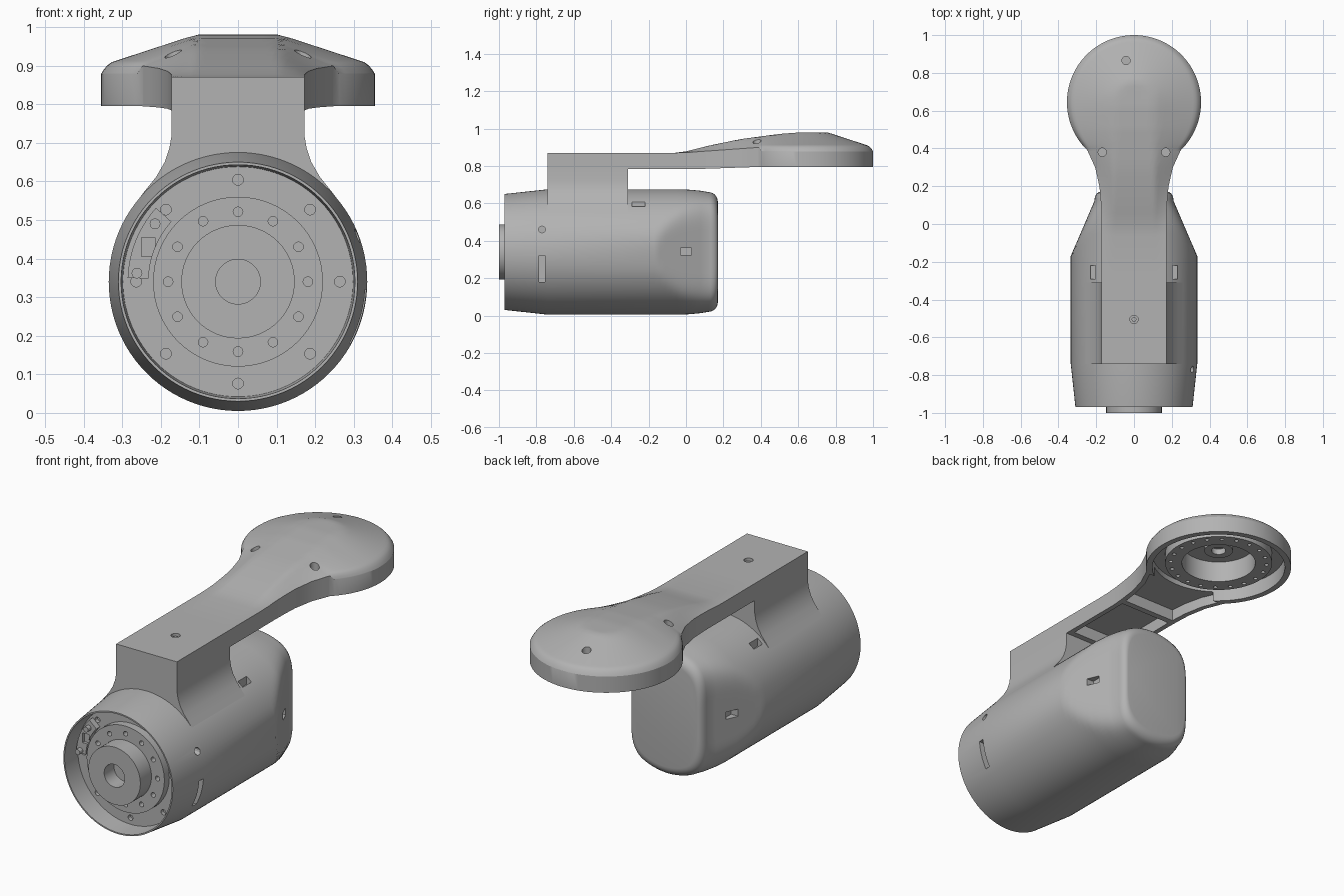
import bpy, bmesh
from math import sin, cos, pi, sqrt, radians

if "Cube" in bpy.data.objects:
    bpy.data.objects.remove(bpy.data.objects["Cube"])

GREY = (0.45, 0.45, 0.45, 1)
grey = bpy.data.materials.new("satin grey")
grey.use_nodes = True
grey.diffuse_color = GREY
grey.node_tree.nodes["Principled BSDF"].inputs["Base Color"].default_value = GREY

AXIS_Z = 0.34          # height of the motor axis
DISC_Y, DISC_R = 0.645, 0.355


def finish(name, bm):
    bmesh.ops.recalc_face_normals(bm, faces=bm.faces)
    mesh = bpy.data.meshes.new(name)
    bm.to_mesh(mesh)
    bm.free()
    mesh.materials.append(grey)
    ob = bpy.data.objects.new(name, mesh)
    bpy.context.collection.objects.link(ob)
    return ob


def place(axis, u, v, h):
    return {"x": (h, u, v), "y": (u, h, v), "z": (u, v, h)}[axis]


def prisms(name, polys, a, b, axis):
    """Extrude flat outlines from a to b along an axis."""
    bm = bmesh.new()
    for poly in polys:
        lo = [bm.verts.new(place(axis, u, v, a)) for u, v in poly]
        hi = [bm.verts.new(place(axis, u, v, b)) for u, v in poly]
        bm.faces.new(lo)
        bm.faces.new(hi)
        for i in range(len(poly)):
            j = (i + 1) % len(poly)
            bm.faces.new((lo[i], lo[j], hi[j], hi[i]))
    return finish(name, bm)


def circle(u, v, r, n=48):
    return [(u + r * cos(2 * pi * i / n), v + r * sin(2 * pi * i / n)) for i in range(n)]


def hole_ring(u, v, ring, r, count):
    return [circle(x, y, r, 12) for x, y in circle(u, v, ring, count)]


def rect(u0, u1, v0, v1):
    return [(u0, v0), (u1, v0), (u1, v1), (u0, v1)]


def cut(ob, polys, a, b, axis):
    cutter = prisms("cutter", polys, a, b, axis)
    cutter.hide_render = True
    mod = ob.modifiers.new("cut", "BOOLEAN")
    mod.operation, mod.solver, mod.object = "DIFFERENCE", "EXACT", cutter
    bpy.context.view_layer.objects.active = ob
    bpy.ops.object.modifier_apply(modifier=mod.name)
    bpy.data.objects.remove(cutter)


def bridge(bm, rings):
    n = len(rings[0])
    for p, q in zip(rings, rings[1:]):
        for i in range(n):
            j = (i + 1) % n
            bm.faces.new((p[i], p[j], q[j], q[i]))
    bm.faces.new(rings[0])
    bm.faces.new(rings[-1])


def lerp(table, y):
    if y <= table[0][0]:
        return table[0][1]
    for (y0, a), (y1, b) in zip(table, table[1:]):
        if y <= y1:
            return a + (b - a) * (y - y0) / (y1 - y0)
    return table[-1][1]


# Motor housing: turned shell whose rear sides are sliced by slanted planes
profile = [(-0.87, 0.298), (-0.97, 0.303), (-0.97, 0.31), (-0.74, 0.335)]
profile += [(-0.17 + 0.15 * i / 5, 0.335) for i in range(6)]
profile += [(0.03, 0.332), (0.08, 0.327)]
profile += [(0.12 + 0.05 * sin(i * pi / 12), 0.27 + 0.05 * cos(i * pi / 12)) for i in range(7)]
bm = bmesh.new()
rings = []
for y, r in profile:
    flat = 0.335 - 0.43 * (y + 0.17) if y > -0.17 else 1
    if y > 0.12:
        flat = 0.21 - 0.6 * (0.32 - r)
    soft = 0.001 + 0.09 * max(0, min(1, (y + 0.17) / 0.3))
    ring = []
    for x, z in circle(0, AXIS_Z, r, 96):
        h = max(soft - abs(abs(x) - flat), 0) / soft
        width = min(abs(x), flat) - h * h * soft / 4
        ring.append(bm.verts.new((max(width, 0) * (1 if x > 0 else -1), y, z)))
    rings.append(ring)
bridge(bm, rings)
housing = finish("motor_housing", bm)

# Housing details: screw holes, side slots and screw pockets
cut(housing, hole_ring(0, AXIS_Z, 0.264, 0.014, 8), -0.9, -0.85, "y")
cut(housing, [rect(-0.785, -0.755, 0.18, 0.32), circle(-0.77, 0.46, 0.018, 12)], 0.255, 0.4, "x")
for s in (-1, 1):
    cut(housing, [rect(-0.03, 0.03, 0.325, 0.362)], s * 0.235, s * 0.4, "x")
cut(housing, [rect(-0.23, -0.203, -0.29, -0.22), rect(0.203, 0.23, -0.29, -0.22)], 0.565, 0.7, "z")

# Output flange and hub in the front recess
flange = prisms("front_flange", [circle(0, AXIS_Z, 0.22, 64)], -0.91, -0.86, "y")
cut(flange, hole_ring(0, AXIS_Z, 0.181, 0.0125, 12), -0.95, -0.88, "y")
hub = prisms("front_hub", [circle(0, AXIS_Z, 0.147, 64)], -1, -0.9, "y")
cut(hub, [circle(0, AXIS_Z, 0.058)], -1.1, -0.92, "y")

# Curved connector block with two pins
angles = [radians(138 + 4 * i) for i in range(11)]
arc = [(0.232 * cos(a), AXIS_Z + 0.232 * sin(a)) for a in angles]
arc += [(0.286 * cos(a), AXIS_Z + 0.286 * sin(a)) for a in reversed(angles)]
connector = prisms("connector_block", [arc], -0.9, -0.865, "y")
cut(connector, [rect(-0.25, -0.215, 0.405, 0.455)], -0.95, -0.885, "y")
prisms("connector_pins", [circle(-0.262, 0.362, 0.014, 12), circle(-0.215, 0.49, 0.014, 12)],
       -0.925, -0.89, "y")

# Pedestal with flared flanks joining the housing
flank = [(0.172, 0.8), (0.172, 0.72), (0.178, 0.685), (0.19, 0.65), (0.212, 0.612),
         (0.24, 0.577), (0.268, 0.54), (0.2, 0.5)]
prisms("pedestal", [flank + [(-x, z) for x, z in reversed(flank)]], -0.74, -0.31, "y")

# Arm: sections lofted from the flat beam into the domed disc
NECK = [(0.08, 0.172), (0.2, 0.183), (0.3, 0.206), (0.39, 0.247)]
CREST = [(-0.06, 0.87), (0, 0.878), (0.13, 0.91), (0.29, 0.943), (0.5, 0.971), (0.62, 0.98)]
EDGE = [(-0.02, 0.87), (0.4, 0.9)]
BOTTOM = [(0.05, 0.783), (0.4, 0.795)]


def half_width(y):
    if y <= 0.39:
        return lerp(NECK, y)
    return sqrt(max(DISC_R ** 2 - (y - DISC_Y) ** 2, 0.0001))


def top(x, y):
    far = y > DISC_Y
    d = sqrt(x * x + (y - DISC_Y) ** 2) if far else abs(x)
    w = DISC_R if far else half_width(y)
    s = max(0, min(1, (d - 0.11) / (w - 0.11)))
    crest = lerp(CREST, y)
    drop = 0.022 * (max(0, s - 0.88) / 0.12) ** 2 if y > 0.39 else 0
    return crest - (crest - lerp(EDGE, y)) * s - drop


stations = [-0.74, -0.31, -0.06, 0, 0.06, 0.13, 0.2, 0.25, 0.3, 0.35, 0.385]
stations += [DISC_Y - DISC_R * cos(radians(44 + 134 * i / 36)) for i in range(37)]
bm = bmesh.new()
rings = []
COLS = 32
for y in stations:
    w = half_width(y)
    xs = [w * sin(pi * (i / COLS - 0.5)) for i in range(COLS + 1)]
    ring = [bm.verts.new((x, y, top(x, y))) for x in xs]
    ring += [bm.verts.new((x, y, lerp(BOTTOM, y))) for x in (w, -w)]
    rings.append(ring)
bridge(bm, rings)
arm = finish("arm", bm)

# Hollow underside: disc cavity, bearing recess, and two channels with a rib between
cut(arm, [circle(0, DISC_Y, 0.325, 72)], 0.7, 0.872, "z")
cut(arm, [circle(0, DISC_Y, 0.18, 64)], 0.7, 0.93, "z")
for ys in ([-0.28, 0.085], [0.115, 0.2, 0.3, 0.38]):
    side = [(half_width(y) - 0.026, y) for y in ys]
    cut(arm, [side + [(-x, y) for x, y in reversed(side)]], 0.7, 0.845, "z")

# Screw holes on the top of the arm
cut(arm, [circle(-0.042, 0.865, 0.022, 20)], 0.905, 1.1, "z")
cut(arm, [circle(s * 0.168, 0.38, 0.022, 20) for s in (-1, 1)], 0.895, 1.1, "z")
cut(arm, [circle(0, -0.505, 0.022, 20)], 0.845, 1, "z")
prisms("arm_screws", [circle(0, -0.505, 0.013, 12)], 0.84, 0.86, "z")

# Bearing ring and stub inside the disc
bearing = prisms("bearing_ring", [circle(0, DISC_Y, 0.262, 72)], 0.82, 0.88, "z")
cut(bearing, [circle(0, DISC_Y, 0.18, 64)], 0.7, 0.95, "z")
cut(bearing, hole_ring(0, DISC_Y, 0.235, 0.01, 20), 0.7, 0.85, "z")
stub = prisms("bearing_stub", [circle(0, DISC_Y, 0.07)], 0.89, 0.94, "z")
cut(stub, [circle(0, DISC_Y, 0.035, 24)], 0.8, 0.92, "z")

# Smooth shading with crisp edges
for ob in bpy.context.collection.objects:
    if ob.type == "MESH" and grey.name in ob.data.materials:
        bpy.ops.object.select_all(action="DESELECT")
        ob.select_set(True)
        bpy.context.view_layer.objects.active = ob
        bpy.ops.object.shade_smooth_by_angle(angle=radians(28))
